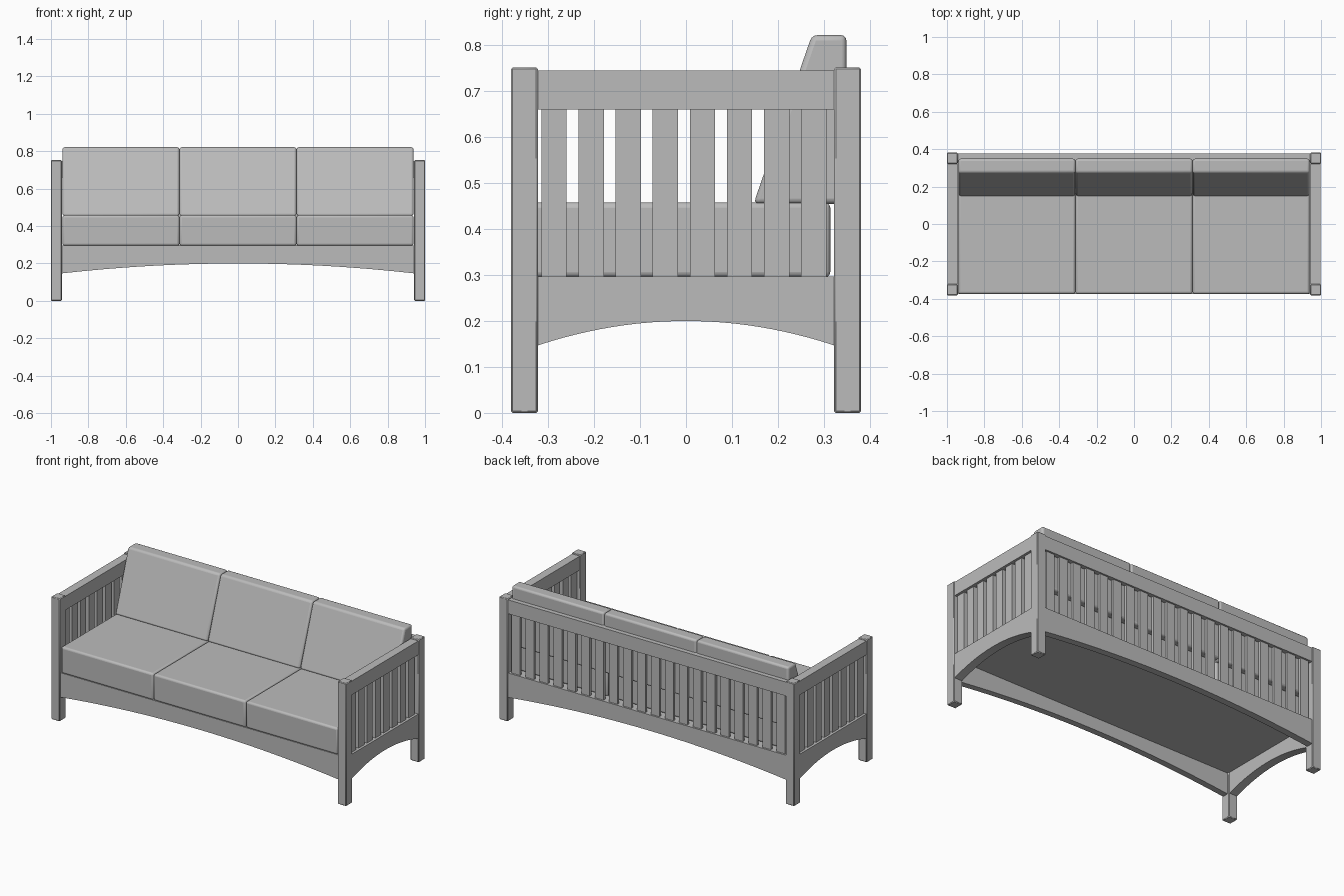
import bpy
from math import radians

cube = bpy.data.objects.get("Cube")
if cube:
    bpy.data.objects.remove(cube)

grey = bpy.data.materials.new("plain grey")
grey.use_nodes = True
COLOUR = (0.5, 0.5, 0.5, 1)
grey.diffuse_color = COLOUR
grey.node_tree.nodes["Principled BSDF"].inputs["Base Color"].default_value = COLOUR


def prism(name, profile, axis, start, end, bevel=0, segments=3):
    """Extrude a profile along x (profile in y, z) or along y (profile in x, z)."""
    def place(p, d):
        return (d, p[0], p[1]) if axis == "x" else (p[0], d, p[1])

    n = len(profile)
    verts = [place(p, d) for d in (start, end) for p in profile]
    faces = [tuple(range(n))[::-1], tuple(range(n, 2 * n))]
    faces += [(i, (i + 1) % n, n + (i + 1) % n, n + i) for i in range(n)]
    if axis == "y":
        faces = [f[::-1] for f in faces]
    mesh = bpy.data.meshes.new(name)
    mesh.from_pydata(verts, [], faces)
    mesh.materials.append(grey)
    obj = bpy.data.objects.new(name, mesh)
    bpy.context.collection.objects.link(obj)
    if bevel:
        mod = obj.modifiers.new("soft edges", "BEVEL")
        mod.width = bevel
        mod.segments = segments
        bpy.ops.object.select_all(action="DESELECT")
        obj.select_set(True)
        bpy.context.view_layer.objects.active = obj
        bpy.ops.object.shade_smooth_by_angle(angle=radians(35))
    return obj


def box(name, x, y, z, bevel=0, segments=3):
    rect = [(y[0], z[0]), (y[1], z[0]), (y[1], z[1]), (y[0], z[1])]
    return prism(name, rect, "x", x[0], x[1], bevel, segments)


def arched(half, steps=24):
    """Apron outline with a shallow arch along its lower edge."""
    ts = [2 * i / steps - 1 for i in range(steps + 1)]
    return [(half * t, 0.2 - 0.053 * t * t) for t in ts] + [(half, DECK), (-half, DECK)]


DECK, SEAT, RAIL, ARM = 0.297, 0.457, 0.66, 0.745
INX, INY = 0.942, 0.322

# Corner posts with slightly softened tops
for sx, side in ((-1, "right"), (1, "left")):
    for sy, end in ((-1, "front"), (1, "back")):
        box(f"{end}_{side}_leg", sorted((sx * INX, sx)), sorted((sy * INY, sy * 0.381)),
            (0, 0.752), 0.004, 1)

    # Side frames: apron, arm rail and slats
    frame = sorted((sx * 0.945, sx * 0.997))
    prism(f"{side}_apron", arched(INY), "x", *frame)
    box(f"{side}_arm_rail", frame, (-INY, INY), (RAIL, ARM))
    for i in range(8):
        y = -0.287 + i * 0.0807
        box(f"{side}_slat_{i + 1}", sorted((sx * 0.96, sx * 0.982)),
            (y - 0.0275, y + 0.0275), (DECK, RAIL))

# Front and back aprons, back rail and slats
prism("front_apron", arched(INX), "y", -0.373, -0.335)
prism("back_apron", arched(INX), "y", 0.335, 0.377)
box("back_rail", (-INX, INX), (0.335, 0.377), (RAIL, ARM))
COUNT = 20
for i in range(COUNT):
    x = (i - (COUNT - 1) / 2) * 0.0945
    box(f"back_slat_{i + 1}", (x - 0.0285, x + 0.0285), (0.35, 0.366), (DECK, RAIL))

# Panel under the cushions
box("seat_deck", (-0.946, 0.946), (-0.336, 0.336), (0.277, 0.296))

# Three seat cushions and three sloping back cushions
back_shape = [(0.147, SEAT - 0.002), (0.349, SEAT - 0.002), (0.349, 0.822), (0.274, 0.822)]
WIDTH = 0.626
for i, place in enumerate(("right", "middle", "left")):
    x0 = -0.939 + i * WIDTH
    span = (x0 + 0.0005, x0 + WIDTH - 0.0005)
    box(f"{place}_seat_cushion", span, (-0.374, 0.314), (0.295, SEAT + 0.001), 0.012)
    prism(f"{place}_back_cushion", back_shape, "x", *span, 0.012)
